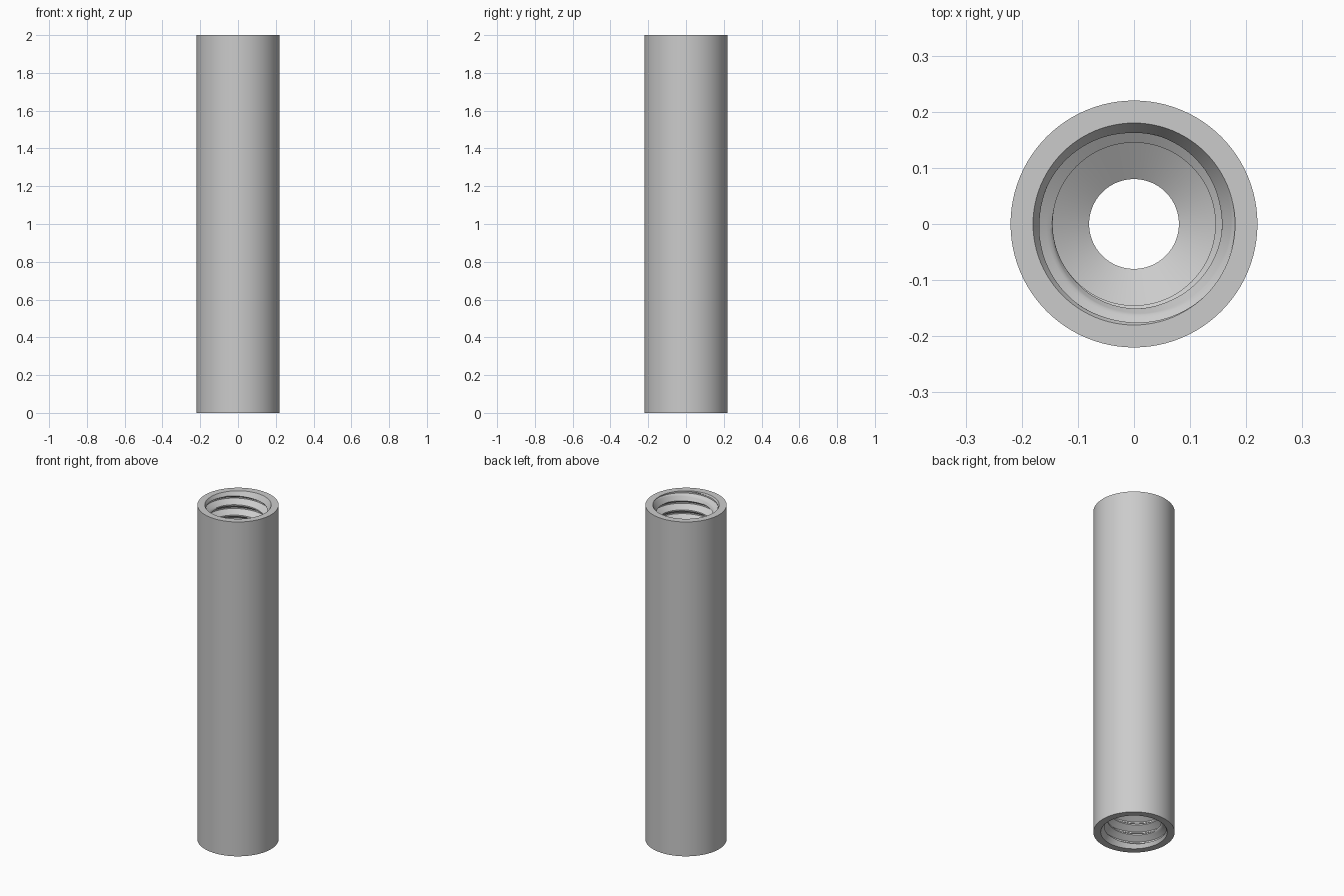
import bpy, bmesh, math

cube = bpy.data.objects.get("Cube")
if cube:
    bpy.data.objects.remove(cube, do_unlink=True)

SEG = 96            # sides around the axis
STEPS = 16          # rows per thread turn
HEIGHT, OUTER = 2.0, 0.22
ROOT, CREST, HOLE = 0.18, 0.145, 0.08
PITCH, DEPTH = 0.062, 0.62
CHAMFER, CONE = 0.06, 0.04

grey = bpy.data.materials.new("plain_grey")
grey.use_nodes = True
colour = (0.6, 0.6, 0.6, 1)
grey.diffuse_color = colour
grey.node_tree.nodes["Principled BSDF"].inputs["Base Color"].default_value = colour


def thread_radius(z, phase):
    """Trapezoid thread, opened by a steep chamfer and fading out at the depth limit."""
    tri = abs(2 * phase - 1)
    cut = min(max((tri - 0.125) / 0.75, 0), 1)
    fade = min((z - (HEIGHT - DEPTH)) / PITCH, 1)
    r = CREST + (ROOT - CREST) * cut * fade
    chamfer = ROOT - (ROOT - CREST) * (HEIGHT - z) / CHAMFER
    return max(r, chamfer)


def add_grid(bm, rows):
    """Skin a list of rows of points with quads."""
    verts = [[bm.verts.new(p) for p in row] for row in rows]
    for a, b in zip(verts, verts[1:]):
        for i in range(len(a) - 1):
            bm.faces.new((a[i], a[i + 1], b[i + 1], b[i]))


def polar(r, i, z):
    t = math.tau * (i % SEG) / SEG
    return (r * math.cos(t), r * math.sin(t), z)


def lathe(bm, profile):
    add_grid(bm, [[polar(r, i, z) for i in range(SEG + 1)] for r, z in profile])


def threaded_socket(bm, bottom):
    """Helical socket at the top, or turned over for the bottom."""
    low = HEIGHT - DEPTH
    rows = []
    for k in range(-STEPS, math.ceil(DEPTH / PITCH * STEPS) + 1):
        row = []
        for i in range(SEG + 1):
            z = low + PITCH * (k / STEPS + i / SEG)
            z = min(max(z, low), HEIGHT)
            phase = ((z - low) / PITCH - i / SEG) % 1
            x, y, z = polar(thread_radius(z, phase), i, z)
            row.append((x, -y, HEIGHT - z) if bottom else (x, y, z))
        rows.append(row)
    add_grid(bm, rows)


bm = bmesh.new()
# outer wall with flat end rims
lathe(bm, [(ROOT, HEIGHT), (OUTER, HEIGHT), (OUTER, 0), (ROOT, 0)])
# narrow through hole with a drilled cone at each end
lathe(bm, [(CREST, HEIGHT - DEPTH), (HOLE, HEIGHT - DEPTH - CONE),
           (HOLE, DEPTH + CONE), (CREST, DEPTH)])
# threaded sockets
for bottom in (False, True):
    threaded_socket(bm, bottom)

bmesh.ops.remove_doubles(bm, verts=bm.verts[:], dist=0.00002)
bmesh.ops.dissolve_degenerate(bm, edges=bm.edges[:], dist=0.00001)
bmesh.ops.recalc_face_normals(bm, faces=bm.faces[:])

mesh = bpy.data.meshes.new("threaded_tube")
bm.to_mesh(mesh)
bm.free()
mesh.materials.append(grey)
tube = bpy.data.objects.new("threaded_tube", mesh)
bpy.context.collection.objects.link(tube)
bpy.context.view_layer.objects.active = tube
tube.select_set(True)
bpy.ops.object.shade_smooth_by_angle(angle=math.radians(25))
